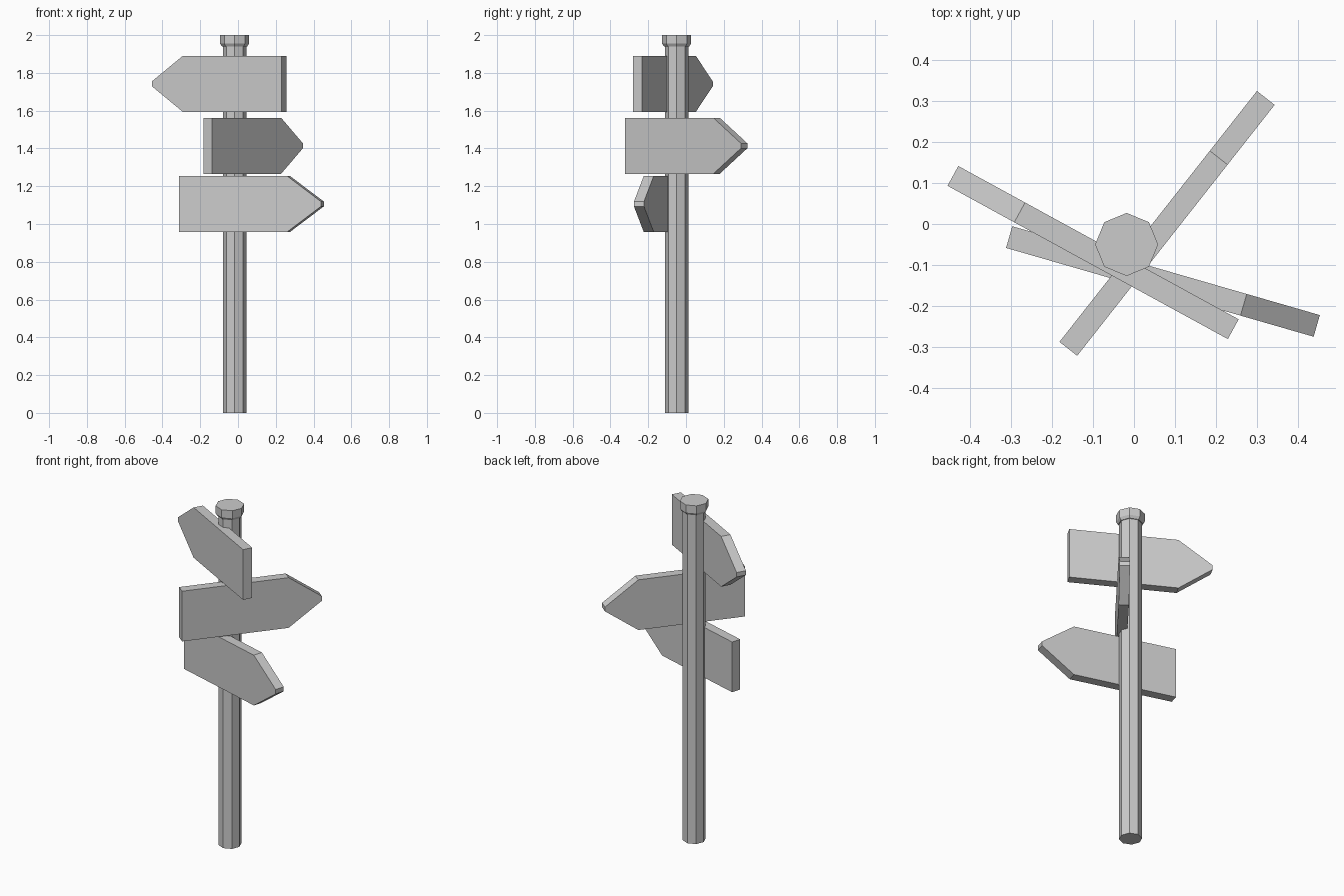
import bpy, bmesh
from mathutils import Vector, Matrix
from math import pi, cos, sin

if "Cube" in bpy.data.objects:
    bpy.data.objects.remove(bpy.data.objects["Cube"])

PX, PY = -0.018, -0.05


def make_object(name, bm):
    bmesh.ops.recalc_face_normals(bm, faces=bm.faces)
    mesh = bpy.data.meshes.new(name)
    bm.to_mesh(mesh)
    bm.free()
    ob = bpy.data.objects.new(name, mesh)
    bpy.context.collection.objects.link(ob)
    return ob


def turned(name, profile, sides=8):
    """Faceted solid from a (radius, z) profile around the post axis."""
    bm = bmesh.new()
    rings = [[bm.verts.new((PX + r * cos(2 * pi * i / sides),
                            PY + r * sin(2 * pi * i / sides), z))
              for i in range(sides)] for r, z in profile]
    for a, b in zip(rings, rings[1:]):
        for i in range(sides):
            j = (i + 1) % sides
            bm.faces.new((a[i], a[j], b[j], b[i]))
    bm.faces.new(rings[0][::-1])
    bm.faces.new(rings[-1])
    return make_object(name, bm)


def arrow_sign(name, tail, tip, z, height=0.296, thick=0.055, head=0.186, blunt=0.026):
    """Arrow board running from tail to tip (plan centre line) at height z."""
    tail, tip = Vector((*tail, z)), Vector((*tip, z))
    along = tip - tail
    length = along.length
    along.normalize()
    side = Vector((-along.y, along.x, 0))
    h, b = height / 2, blunt / 2
    outline = [(0, -h), (length - head, -h), (length, -b),
               (length, b), (length - head, h), (0, h)]
    bm = bmesh.new()
    face = bm.faces.new([bm.verts.new(tail + along * u + Vector((0, 0, v)) - side * thick / 2)
                         for u, v in outline])
    ext = bmesh.ops.extrude_face_region(bm, geom=[face], use_keep_orig=True)
    bmesh.ops.translate(bm, vec=side * thick,
                        verts=[g for g in ext["geom"] if isinstance(g, bmesh.types.BMVert)])
    return make_object(name, bm)


# Octagonal post and its flared cap
turned("post", [(0.062, 0), (0.062, 1.95)])
turned("post_cap", [(0.067, 1.94), (0.077, 1.955), (0.077, 2.0)])

# Three direction boards
arrow_sign("top_sign", (0.2425, -0.257), (-0.4425, 0.1175), 1.742)
arrow_sign("middle_sign", (-0.1605, -0.305), (0.322, 0.308), 1.414)
arrow_sign("bottom_sign", (-0.305, -0.032), (0.4465, -0.249), 1.106)
